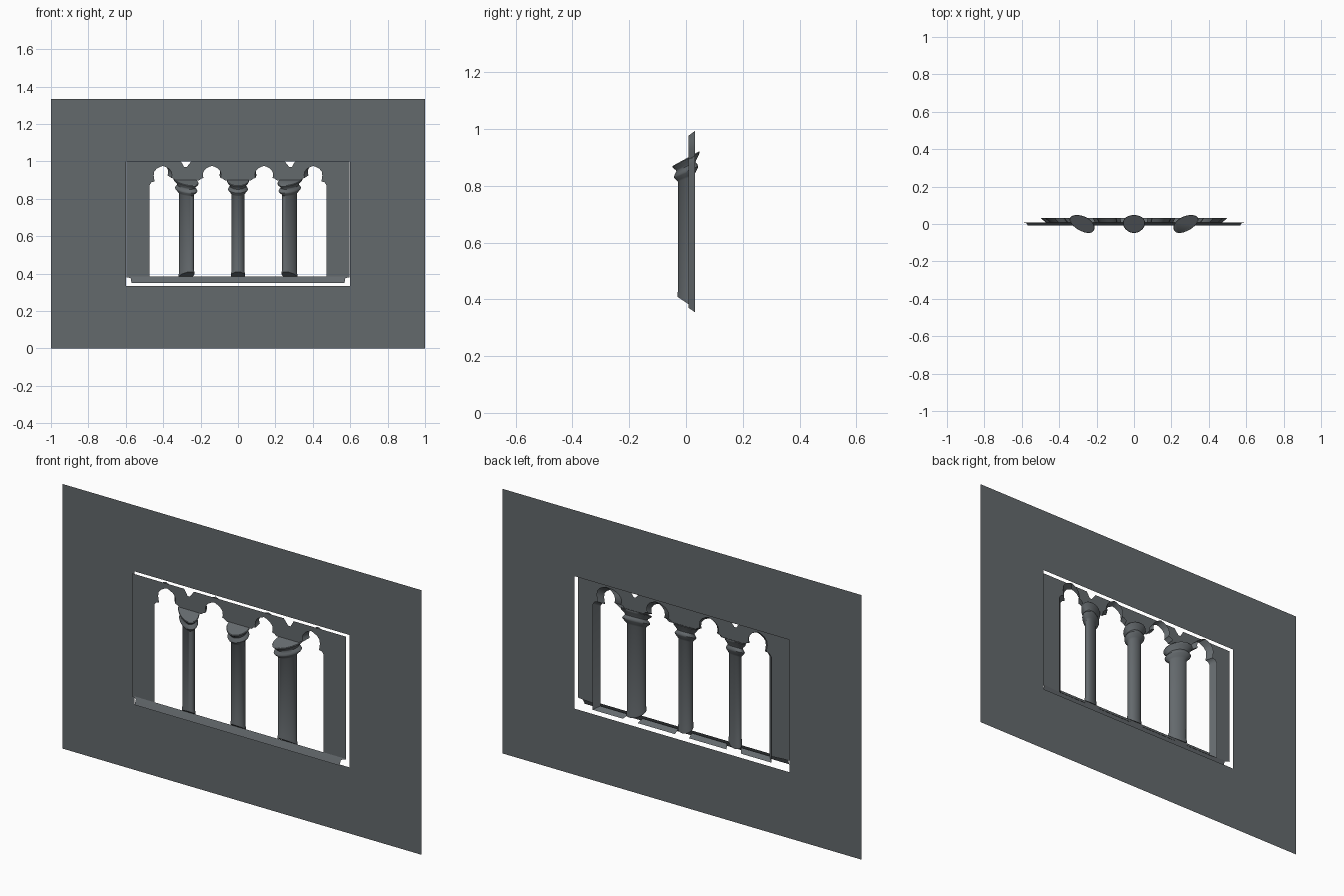
import bpy, math

if "Cube" in bpy.data.objects:
    bpy.data.objects.remove(bpy.data.objects["Cube"])

CZ = 0.667              # height of the vanishing axis
FRONT, BACK = 0.008, 0.032

stone = bpy.data.materials.new("dark_stone")
stone.diffuse_color = (0.127, 0.142, 0.152, 1)
stone.use_nodes = True
stone.node_tree.nodes["Principled BSDF"].inputs["Base Color"].default_value = stone.diffuse_color


def k(y):
    return 1 + 2.4 * y


def slide(x, z, y, y0=FRONT):
    """Move a point from depth y0 to depth y along its sight ray (forced perspective)."""
    s = k(y) / k(y0)
    return (x * s, y, CZ + (z - CZ) * s)


def make(name, verts, faces, smooth=False):
    me = bpy.data.meshes.new(name)
    me.from_pydata(verts, [], faces)
    me.update()
    me.materials.append(stone)
    ob = bpy.data.objects.new(name, me)
    bpy.context.collection.objects.link(ob)
    if smooth:
        bpy.ops.object.select_all(action='DESELECT')
        bpy.context.view_layer.objects.active = ob
        ob.select_set(True)
        bpy.ops.object.shade_smooth_by_angle(angle=math.radians(40))
    return ob


def rect(x, z0, z1, y):
    return [(-x, y, z0), (x, y, z0), (x, y, z1), (-x, y, z1)]


# Wall sheet with a rectangular hole
make("wall", rect(1, 0, 1.333, BACK) + rect(0.6, 0.333, 1.0, BACK),
     [(i, (i + 1) % 4, 4 + (i + 1) % 4, 4 + i) for i in range(4)])

# Cusped arch outlines, one per opening
half = [(0.070, 0.898), (0.058, 0.908), (0.045, 0.912), (0.049, 0.925),
        (0.046, 0.945), (0.033, 0.961), (0.014, 0.971)]


def arch(cx):
    left = [(cx - x, z) for x, z in half]
    right = [(cx + x, z) for x, z in reversed(half)]
    return left + [(cx, 0.976)] + right


centres = [-0.402, -0.139, 0.139, 0.402]
SILL = 0.371
JAMB = 0.472
arches = [arch(c) for c in centres]
# the outer feet drop into the jambs
foot = [(JAMB, SILL), (JAMB, 0.875), (0.462, 0.889), (0.446, 0.893)]
arches[0] = [(-x, z) for x, z in foot] + arches[0][3:]
arches[3] = arches[3][:-3] + foot[::-1]

# Tracery front sheet, with two small notches in the top edge
outline = [p for a in arches for p in a]
notch = [(0.305, 1.0), (0.287, 0.969), (0.275, 0.969), (0.25, 1.0)]
outline += [(0.597, 0.38), (0.597, 1.0)] + notch
outline += [(-x, z) for x, z in reversed(notch)] + [(-0.597, 1.0), (-0.597, 0.38)]
make("tracery_front", [(x, FRONT, z) for x, z in outline],
     [tuple(reversed(range(len(outline))))])


# Reveals running back from the openings
def reveal(name, path):
    n = len(path)
    verts = [slide(x, z, FRONT) for x, z in path] + [slide(x, z, BACK) for x, z in path]
    make(name, verts, [(i, i + 1, n + i + 1, n + i) for i in range(n - 1)], True)


for i, a in enumerate(arches):
    reveal(f"arch_reveal_{i}", a)
for i, (a, b) in enumerate([(-JAMB, -0.312), (-0.235, -0.037), (0.037, 0.235), (0.312, JAMB)]):
    reveal(f"bottom_reveal_{i}", [(b, SILL), (a, SILL)])

# Sloping sill with stepped-in ends
make("sill", [(-0.57, -0.008, 0.35), (0.57, -0.008, 0.35), (0.572, 0.003, 0.374),
              (0.595, FRONT, 0.384), (-0.595, FRONT, 0.384), (-0.572, 0.003, 0.374)],
     [(0, 1, 2, 5), (5, 2, 3, 4)], True)

# Columns: lathed profile, flattened in depth and skewed along the sight rays
profile = [(0.038, 0.389), (0.038, 0.398), (0.035, 0.412), (0.035, 0.825), (0.040, 0.832),
           (0.051, 0.845), (0.053, 0.850), (0.049, 0.858), (0.042, 0.867),
           (0.044, 0.873), (0.055, 0.885), (0.059, 0.892), (0.057, 0.896)]
SIDES = 32
for i, cx in enumerate((-0.275, 0, 0.275)):
    verts = []
    for r, z in profile:
        for j in range(SIDES):
            t = 2 * math.pi * j / SIDES
            verts.append(slide(cx + r * math.cos(t), z, 0.81 * r * math.sin(t), 0))
    faces = []
    for row in range(len(profile) - 1):
        for j in range(SIDES):
            a, b = row * SIDES + j, row * SIDES + (j + 1) % SIDES
            faces.append((a, b, b + SIDES, a + SIDES))
    faces.append(tuple(reversed(range(SIDES))))
    faces.append(tuple(range(len(verts) - SIDES, len(verts))))
    make(f"column_{i}", verts, faces, True)
